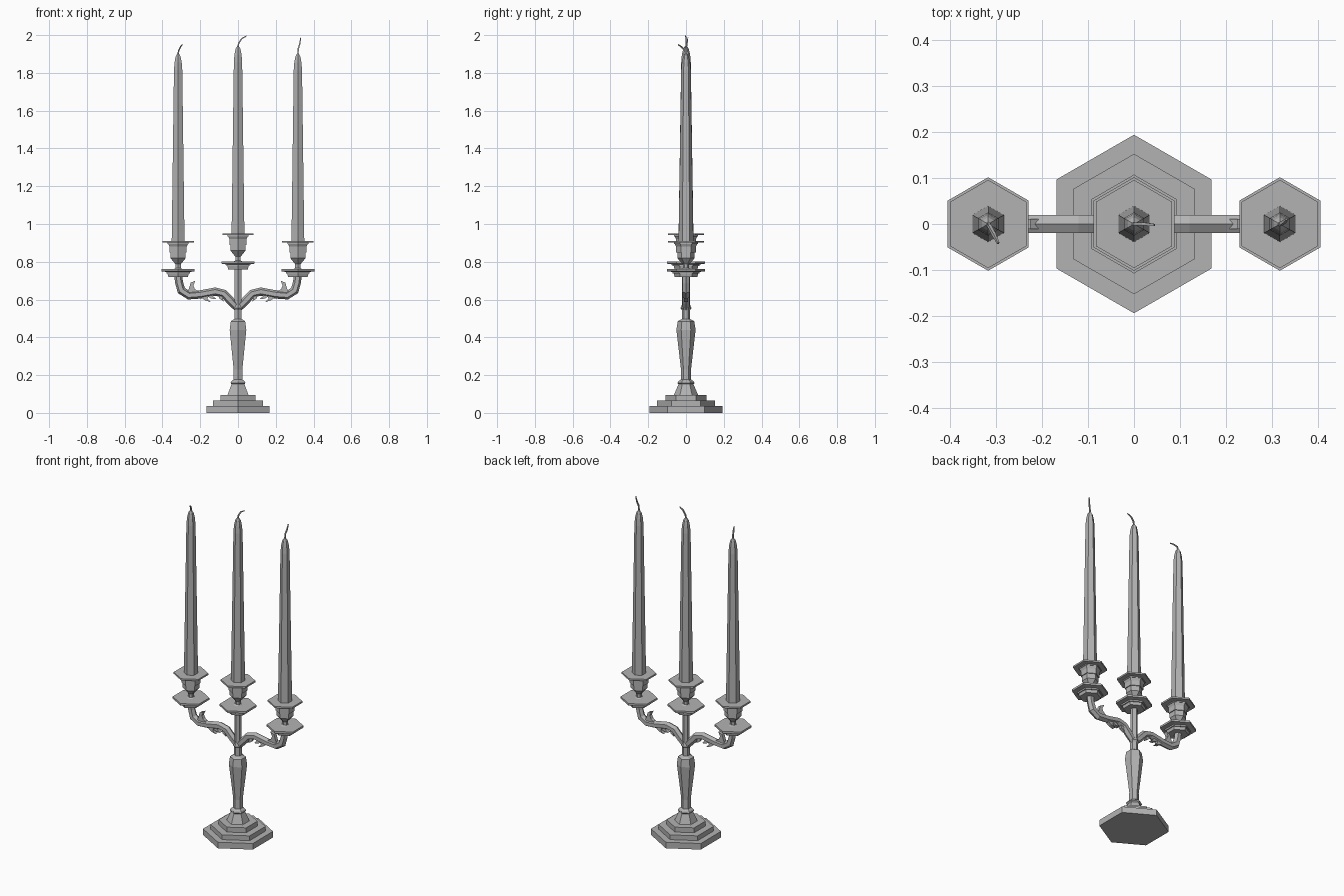
import bpy
import bmesh
from math import cos, sin, pi
from mathutils import Vector

cube = bpy.data.objects.get("Cube")
if cube:
    bpy.data.objects.remove(cube, do_unlink=True)

grey = bpy.data.materials.new("grey")
grey.use_nodes = True
COLOUR = (0.45, 0.45, 0.45, 1)
grey.diffuse_color = COLOUR
grey.node_tree.nodes["Principled BSDF"].inputs["Base Color"].default_value = COLOUR


def make_object(name, bm):
    bmesh.ops.recalc_face_normals(bm, faces=bm.faces)
    mesh = bpy.data.meshes.new(name)
    bm.to_mesh(mesh)
    bm.free()
    mesh.materials.append(grey)
    obj = bpy.data.objects.new(name, mesh)
    bpy.context.collection.objects.link(obj)
    return obj


def skin_rings(name, rings):
    """Join rings of points into a closed tube."""
    bm = bmesh.new()
    loops = [[bm.verts.new(p) for p in ring] for ring in rings]
    n = len(loops[0])
    for a, b in zip(loops, loops[1:]):
        for i in range(n):
            j = (i + 1) % n
            bm.faces.new((a[i], a[j], b[j], b[i]))
    bm.faces.new(loops[0][::-1])
    bm.faces.new(loops[-1])
    return make_object(name, bm)


def hex_turned(name, profile, x=0, z=0):
    """Six-sided turned part; profile is (half width in x, height)."""
    rings = []
    for half, h in profile:
        r = half / cos(pi / 6)
        rings.append([(x + r * cos(pi / 6 + i * pi / 3),
                       r * sin(pi / 6 + i * pi / 3), z + h) for i in range(6)])
    return skin_rings(name, rings)


def tube(name, path, radii, sides):
    """Tube swept along a path, framed against the y axis."""
    pts = [Vector(p) for p in path]
    rings = []
    for k, p in enumerate(pts):
        t = (pts[min(k + 1, len(pts) - 1)] - pts[max(k - 1, 0)]).normalized()
        side = (Vector((0, 1, 0)) - t * t.y).normalized()
        up = side.cross(t)
        rings.append([p + radii[k] * (side * cos(2 * pi * (i + .5) / sides)
                                      + up * sin(2 * pi * (i + .5) / sides))
                      for i in range(sides)])
    return skin_rings(name, rings)


def leaf(name, outline, sign, depth):
    """Flat curled leaf cut from an outline in the xz plane."""
    bm = bmesh.new()
    face = bm.faces.new([bm.verts.new((sign * x, -depth / 2, z)) for x, z in outline])
    ext = bmesh.ops.extrude_face_region(bm, geom=[face])
    verts = [v for v in ext["geom"] if isinstance(v, bmesh.types.BMVert)]
    bmesh.ops.translate(bm, verts=verts, vec=(0, depth, 0))
    return make_object(name, bm)


# Stepped foot and turned stem
hex_turned("stepped_base", [(.168, 0), (.168, .037), (.132, .037), (.132, .066),
                            (.093, .066), (.093, .096), (.055, .096), (.033, .155)])
hex_turned("stem", [(.033, .15), (.039, .158), (.036, .167), (.024, .176),
                    (.023, .23), (.044, .44), (.038, .485), (.019, .497),
                    (.019, .545), (.025, .555), (.018, .575), (.018, .77)])

# Pans, cups and candles
PAN = [(.02, -.035), (.052, -.035), (.056, -.018), (.062, -.018), (.062, -.009),
       (.088, -.005), (.088, .007), (.025, .007)]
CUP = [(.025, .005), (.014, .012), (.014, .032), (.04, .064), (.04, .095),
       (.045, .095), (.045, .125), (.052, .14), (.055, .14), (.055, .146),
       (.083, .146), (.083, .156), (.03, .156)]
CANDLE = [(.034, .15), (.022, 1.06), (.019, 1.10), (.013, 1.132), (.004, 1.148)]
WICKS = {
    "left": (.317, .755, [(0, 0, 0), (.002, 0, .03), (.01, .005, .055), (.015, .01, .088)]),
    "centre": (0, .795, [(0, 0, 0), (.004, 0, .02), (.02, 0, .043), (.045, -.002, .057)]),
    "right": (-.317, .755, [(0, 0, 0), (.003, -.005, .02), (.012, -.022, .038), (.022, -.042, .052)]),
}
for place, (x, z, wick) in WICKS.items():
    hex_turned(place + "_drip_pan", PAN, x, z)
    hex_turned(place + "_candle_cup", CUP, x, z)
    hex_turned(place + "_candle", CANDLE, x, z)
    tube(place + "_wick", [(x + p[0], p[1], z + 1.143 + p[2]) for p in wick],
         [.005, .005, .005, .003], 4)

# Curved arms with leaves
ARM = [(.0, .55), (.035, .588), (.075, .631), (.12, .642), (.2, .627),
       (.26, .622), (.3, .648), (.312, .69), (.317, .73)]
RADII = [.018, .022, .022, .022, .022, .022, .023, .021, .021]
UPPER_LEAF = [(.195, .635), (.228, .655), (.237, .675), (.225, .70),
              (.25, .69), (.258, .665), (.265, .645), (.29, .64), (.26, .62)]
LOWER_LEAF = [(.205, .63), (.19, .607), (.172, .595), (.145, .587), (.162, .604),
              (.158, .615), (.142, .605), (.115, .602), (.132, .618), (.14, .635)]
INNER_LEAF = [(.105, .63), (.098, .605), (.075, .59), (.082, .608), (.075, .625)]
for place, sign in (("left", 1), ("right", -1)):
    tube(place + "_arm", [(sign * x, 0, z) for x, z in ARM], RADII, 6)
    leaf(place + "_upper_leaf", UPPER_LEAF, sign, .022)
    leaf(place + "_lower_leaf", LOWER_LEAF, sign, .022)
    leaf(place + "_inner_leaf", INNER_LEAF, sign, .018)
